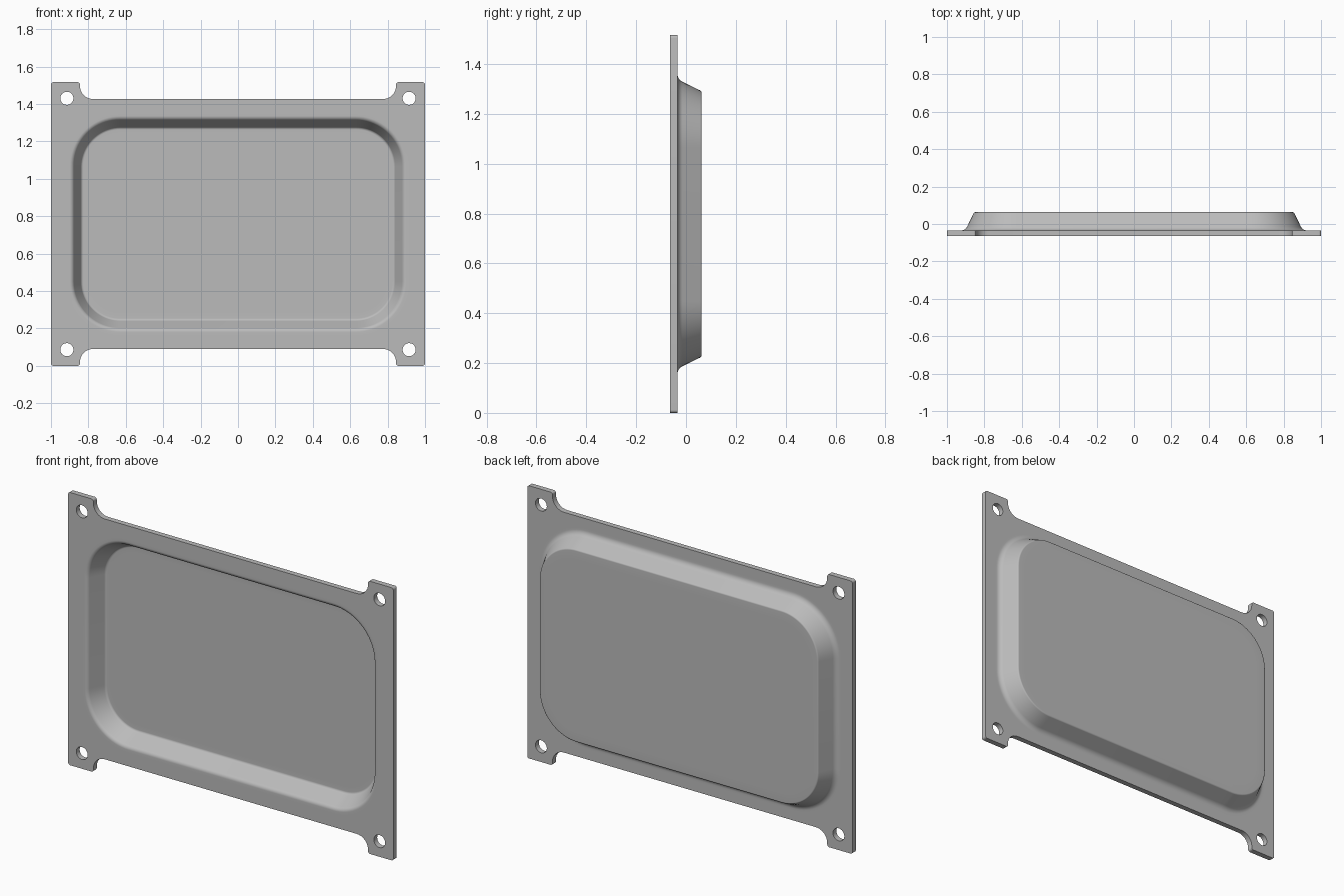
import bpy, bmesh
from math import sin, cos, tan, pi
from mathutils import Vector

if "Cube" in bpy.data.objects:
    bpy.data.objects.remove(bpy.data.objects["Cube"], do_unlink=True)

MID_Z = 0.758                  # height of the plate centre
FRONT, BACK = -0.064, -0.034   # faces of the flat flange
FLOOR, REAR = 0.033, 0.063     # inner and outer faces of the recessed panel


def rounded(points, closed=True, segs=8):
    """Round each (u, v, radius) corner of a 2D path."""
    out = []
    n = len(points)
    for i, (u, v, r) in enumerate(points):
        p = Vector((u, v))
        if r == 0 or (not closed and i in (0, n - 1)):
            out.append(p)
            continue
        a = (Vector(points[i - 1][:2]) - p).normalized()
        b = (Vector(points[(i + 1) % n][:2]) - p).normalized()
        half = a.angle(b) / 2
        centre = p + (a + b).normalized() * (r / sin(half))
        start = p + a * (r / tan(half)) - centre
        end = p + b * (r / tan(half)) - centre
        sweep = pi - 2 * half
        for k in range(segs + 1):
            t = k / segs
            out.append(centre + (start * sin((1 - t) * sweep)
                                 + end * sin(t * sweep)) / sin(sweep))
    return out


def ring(bm, points, y):
    return [bm.verts.new((u, y, MID_Z + v)) for u, v in points]


def bridge(bm, a, b):
    n = len(a)
    for i in range(n):
        bm.faces.new((a[i], a[(i + 1) % n], b[(i + 1) % n], b[i]))


def loop_edges(bm, loop):
    return [bm.edges.get((v, loop[i - 1])) for i, v in enumerate(loop)]


def pan_outline(r, segs=20):
    """Rounded rectangle whose corners share fixed centres."""
    pts = []
    for q, (sx, sz) in enumerate(((1, 1), (-1, 1), (-1, -1), (1, -1))):
        for k in range(segs + 1):
            a = (q + k / segs) * pi / 2
            pts.append((sx * 0.63 + r * cos(a), sz * 0.308 + r * sin(a)))
    return pts


def pan_skin(bm, profile):
    """Sweep a (radius, depth) profile around the pan and cap its floor."""
    rings = [ring(bm, pan_outline(r), y) for r, y in profile]
    for a, b in zip(rings, rings[1:]):
        bridge(bm, a, b)
    bm.faces.new(rings[-1])
    return rings[0]


bm = bmesh.new()
front_loops, back_loops = [], []

# Flange edge with four corner ears
ear = [(1, 0.758, 0.012), (0.845, 0.758, 0.012), (0.845, 0.668, 0.07)]
outline = []
for sx, sz in ((1, 1), (-1, 1), (-1, -1), (1, -1)):
    part = [(sx * u, sz * v, r) for u, v, r in ear]
    outline += part if sx * sz > 0 else part[::-1]
outlines = [rounded(outline)]

# Bolt holes
for sx in (1, -1):
    for sz in (1, -1):
        outlines.append([(sx * 0.915 + 0.035 * cos(k * pi / 16),
                          sz * 0.672 + 0.035 * sin(k * pi / 16)) for k in range(32)])
for pts in outlines:
    f, b = ring(bm, pts, FRONT), ring(bm, pts, BACK)
    bridge(bm, f, b)
    front_loops.append(f)
    back_loops.append(b)

# Recessed panel, inner and outer skins
inner = [(0.285, FRONT, 0), (0.254, FRONT, 0.025), (0.206, FLOOR, 0.015), (0.17, FLOOR, 0)]
outer = [(0.305, BACK, 0), (0.272, BACK, 0.035), (0.225, REAR, 0.01), (0.17, REAR, 0)]
front_loops.append(pan_skin(bm, rounded(inner, closed=False)))
back_loops.append(pan_skin(bm, rounded(outer, closed=False)))

# Flat flange faces around the holes and panel
for loops, direction in ((front_loops, -1), (back_loops, 1)):
    edges = [e for lp in loops for e in loop_edges(bm, lp)]
    bmesh.ops.triangle_fill(bm, use_beauty=True, use_dissolve=False,
                            edges=edges, normal=(0, direction, 0))
bmesh.ops.recalc_face_normals(bm, faces=bm.faces[:])

mesh = bpy.data.meshes.new("pressed_cover_plate")
bm.to_mesh(mesh)
bm.free()
plate = bpy.data.objects.new("pressed_cover_plate", mesh)
bpy.context.collection.objects.link(plate)

# Plain grey metal
grey = bpy.data.materials.new("plain_grey")
grey.use_nodes = True
colour = (0.5, 0.5, 0.5, 1)
grey.diffuse_color = colour
grey.node_tree.nodes["Principled BSDF"].inputs["Base Color"].default_value = colour
mesh.materials.append(grey)

bpy.ops.object.select_all(action="DESELECT")
plate.select_set(True)
bpy.context.view_layer.objects.active = plate
bpy.ops.object.shade_smooth_by_angle(angle=pi / 6)
